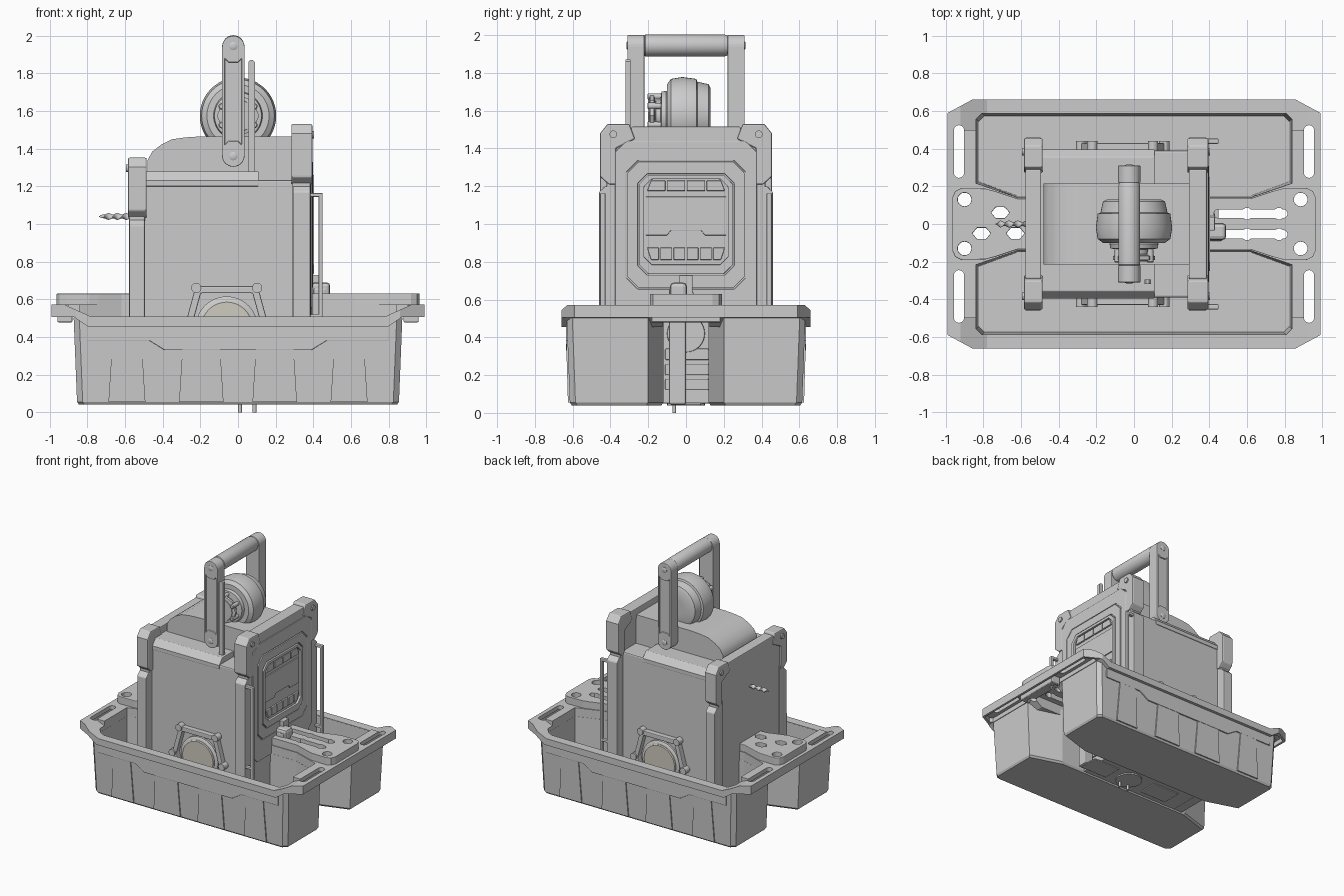
import bpy, bmesh
from math import sin, cos, pi, radians

if "Cube" in bpy.data.objects:
    bpy.data.objects.remove(bpy.data.objects["Cube"])

AX = {'x': lambda u, v, w: (w, u, v), 'y': lambda u, v, w: (u, w, v), 'z': lambda u, v, w: (u, v, w)}


def loft(name, loops, bevel=0, smooth=False):
    bm = bmesh.new()
    rings = [[bm.verts.new(p) for p in l] for l in loops]
    n = len(rings[0])
    for a, b in zip(rings, rings[1:]):
        for i in range(n):
            bm.faces.new((a[i], a[(i + 1) % n], b[(i + 1) % n], b[i]))
    bm.faces.new(rings[0])
    bm.faces.new(rings[-1])
    bmesh.ops.recalc_face_normals(bm, faces=bm.faces)
    me = bpy.data.meshes.new(name)
    bm.to_mesh(me)
    bm.free()
    o = bpy.data.objects.new(name, me)
    bpy.context.collection.objects.link(o)
    if bevel:
        add_bevel(o, bevel)
    if smooth:
        bpy.ops.object.select_all(action='DESELECT')
        o.select_set(True)
        bpy.context.view_layer.objects.active = o
        bpy.ops.object.shade_smooth_by_angle(angle=radians(35))
    return o


def add_bevel(o, w):
    m = o.modifiers.new('bevel', 'BEVEL')
    m.width, m.segments, m.limit_method, m.angle_limit = w, 2, 'ANGLE', radians(40)


def prism(name, pts, axis, a, b, bevel=0, smooth=False):
    return loft(name, [[AX[axis](u, v, w) for u, v in pts] for w in (a, b)], bevel, smooth)


def box(name, x0, x1, y0, y1, z0, z1, bevel=0.006):
    return prism(name, [(x0, y0), (x1, y0), (x1, y1), (x0, y1)], 'z', z0, z1, bevel)


def circle(u, v, r, n=32):
    return [(u + r * cos(2 * pi * i / n), v + r * sin(2 * pi * i / n)) for i in range(n)]


def stadium(u, v, length, r, n=10):
    h = length / 2 - r
    return [(u + r * cos(pi * i / n), v + h + r * sin(pi * i / n)) for i in range(n + 1)] + \
           [(u - r * cos(pi * i / n), v - h - r * sin(pi * i / n)) for i in range(n + 1)]


def octagon(h, z0, z1, c):
    return [(-h + c, z0), (h - c, z0), (h, z0 + c), (h, z1 - c), (h - c, z1), (c - h, z1), (-h, z1 - c), (-h, z0 + c)]


def cut(o, cutters, bevel=0):
    for c in cutters:
        c.hide_render = True
        m = o.modifiers.new('cut', 'BOOLEAN')
        m.operation, m.solver, m.object = 'DIFFERENCE', 'EXACT', c
    dg = bpy.context.evaluated_depsgraph_get()
    me = bpy.data.meshes.new_from_object(o.evaluated_get(dg))
    o.modifiers.clear()
    o.data = me
    for c in cutters:
        bpy.data.objects.remove(c)
    if bevel:
        add_bevel(o, bevel)


def lathe_y(name, cx, cz, prof, n=48):
    return loft(name, [[(u, y, v) for u, v in circle(cx, cz, r, n)] for y, r in prof], 0, True)


def flip(pts, s):
    return [(u * s, v) for u, v in pts]


# tray: two hollow tapered bins with ribbed outer walls
def bin_loop(x, yo, ye, xi, yi, s, z, c=0.03):
    pts = [(-x + c, yo), (x - c, yo), (x, yo - c), (x, ye), (xi, yi), (-xi, yi), (-x, ye), (-x, yo - c)]
    return [(a, b * s, z) for a, b in pts]


for s in (-1, 1):
    b = loft('tray_bin', [bin_loop(.845, .605, .21, .59, .13, s, .04), bin_loop(.855, .615, .2, .6, .12, s, .055),
                          bin_loop(.873, .632, .2, .6, .12, s, .503)])
    cut(b, [loft('cutter', [bin_loop(.825, .575, .225, .62, .15, s, .075), bin_loop(.84, .59, .215, .62, .14, s, .6)])])
    prism('wall_band', [(-.8, .5), (-.8, .38), (-.47, .38), (-.39, .33), (.39, .33), (.47, .38), (.8, .38), (.8, .5)],
          'y', s * .60, s * .636, .004)
    for x, h in ((-.59, 0), (-.195, .02), (.195, .02), (.59, 0)):
        loft('wall_rib', [[(x - w - h, s * .6, z), (x + w + h, s * .6, z), (x + w + h, y, z), (x - w - h, y, z)]
                          for w, z, y in ((.098, .055, s * .625), (.076, .4, s * .635))])


# shared cutters for the tool holes in the end decks
def holes():
    out = []
    for s in (-1, 1):
        for x in (-.9, .885):
            out.append(prism('cutter', circle(x, s * .13, .036), 'z', .3, .8))
        out.append(prism('cutter', [(v, u) for u, v in stadium(s * .055, .62, .39, .023)], 'z', .3, .8))
        for x in (.6, .77):
            out.append(prism('cutter', circle(x, s * .055, .031, 20), 'z', .3, .8))
    for x, y in ((-.71, .06), (-.63, -.05), (-.81, -.05)):
        out.append(prism('cutter', [(u, y + (v - y) * .7) for u, v in circle(x, y, .048, 6)], 'z', .3, .8))
    return out


# rim with sunken sides, carrying slots and undercut ends
rim = prism('tray_rim', [(-.86, -.66), (.86, -.66), (.99, -.59), (.99, .59), (.86, .66), (-.86, .66), (-.99, .59), (-.99, -.59)],
            'z', .455, .572)
cs = holes() + [box('cutter', -.87, .87, -.125, .125, .4, .535, 0)]
for s in (-1, 1):
    cs.append(prism('cutter', [(a, b) for a, b, _ in bin_loop(.838, .588, .216, .62, .141, s, 0)], 'z', .3, .8))
    cs.append(prism('cutter', [(-.94, .58), (-.78, .508), (.78, .508), (.94, .58), (.94, .7), (-.94, .7)], 'y', s * .5, s * .8))
    cs.append(prism('cutter', flip([(.79, .4), (.79, .45), (.87, .505), (1.1, .505), (1.1, .4)], s), 'y', -.8, .8))
    cs.append(prism('cutter', flip([(.876, -.6), (.9, -.615), (.972, -.58), (.972, .58), (.9, .615), (.876, .6)], s), 'z', .4, .54))
    for t in (-1, 1):
        cs.append(prism('cutter', stadium(s * .93, t * .385, .28, .027), 'z', .3, .8))
cut(rim, cs, .005)

# tool decks at both ends
for s in (-1, 1):
    half = [(.36, .135), (.62, .135), (.74, .175), (.79, .188), (.92, .19), (.95, .175), (.965, .14)]
    d = prism('tool_deck', flip(half + [(x, -y) for x, y in reversed(half)], s), 'z', .56, .63)
    cut(d, holes(), .008)
    d = box('deck_clamp', *sorted((s * .88, s * .96)), -.185, .185, .478, .565)
    cut(d, holes(), .004)

# main case
box('case_body', -.5, .31, -.39, .39, .05, 1.235, .01)
prism('case_ledge', [(-.395, 1.2), (.395, 1.2), (.395, 1.232), (.355, 1.28), (-.355, 1.28), (-.395, 1.232)], 'x', -.5, .11, .005)
dome = [(-.48, 1.2), (-.48, 1.34), (-.455, 1.385), (-.41, 1.42), (-.35, 1.45), (-.28, 1.46), (-.2, 1.465), (.3, 1.465), (.3, 1.2)]
prism('case_dome', dome, 'y', -.215, .215, 0, True)

# end frames with corner caps and posts
for name, x0, x1, top in (('left', -.585, -.485, 1.352), ('right', .283, .395, 1.53)):
    prism(name + '_end_plate', octagon(.4, .05, top - .05, .06), 'x', x0 + .012, x1 - .008, .005)
    box(name + '_top_beam', x0 + .008, x1 - .008, -.29, .29, top - .1, top - .015)
    for s in (-1, 1):
        cap = [(.27, top - .08), (.30, top), (.415, top), (.455, top - .05), (.455, top - .28), (.41, top - .32),
               (.37, top - .32), (.37, top - .13)]
        prism(name + '_corner_cap', flip(cap, s), 'x', x0, x1, .008)
        post = [(.36, .06), (.42, .06), (.42, top - .3), (.36, top - .28)]
        prism(name + '_post', flip(post, s), 'x', x0 + .006, x1 - .01, .006)
        strip = [(.40, .06), (.46, .06), (.46, top - .36), (.43, top - .33), (.40, top - .33)]
        prism(name + '_post_guard', flip(strip, s), 'x', x0 + .008, x1 - .01, .006)
        e, d = (x0, -.01) if name == 'left' else (x1, .01)
        prism('cap_bolt', circle(s * .385, top - .055, .02, 20), 'x', e - d, e + d)


# control panel on the right end
def frame(name, outer, inner, x1, bevel=.004):
    o = prism(name, outer, 'x', .37, x1)
    cut(o, [prism('cutter', inner, 'x', .3, .6)], bevel)


frame('panel_outer_frame', octagon(.375, .5, 1.44, .06), octagon(.315, .655, 1.335, .06), .395)
frame('panel_middle_frame', octagon(.31, .66, 1.33, .06), octagon(.255, .73, 1.265, .05), .398)
frame('panel_inner_frame', octagon(.25, .735, 1.26, .05), octagon(.222, .785, 1.237, .04), .404)
prism('panel_screen', [(-.215, .94), (-.1, .94), (-.08, .965), (.08, .965), (.1, .94), (.215, .94), (.215, 1.145), (-.215, 1.145)],
      'x', .37, .396, .004)
for row, n, z0, z1 in (('upper', 4, 1.175, 1.23), ('lower', 6, .81, .875)):
    w = .42 / n
    for i in range(n):
        y = -.21 + w * i
        a, b = (.025 if i == 0 else .004), (.025 if i == n - 1 else .004)
        za, zb = (z0, z1) if row == 'upper' else (z1, z0)
        prism(row + '_button', [(y + .004, za), (y + w - .004, za), (y + w - b, zb), (y + a, zb)], 'x', .37, .4, .004)

# upright guard rods beside the panel
for s in (-1, 1):
    y = s * .44
    box('guard_rod', .428, .45, y - .014, y + .014, .06, 1.165)
    box('guard_rod_top', .37, .45, y - .014, y + .014, 1.143, 1.165)
    box('guard_rod_foot', .37, .45, y - .014, y + .014, .5, .52)

# side badges
mat = bpy.data.materials.new('pale_disc')
mat.diffuse_color = (.62, .6, .53, 1)
mat.use_nodes = True
mat.node_tree.nodes["Principled BSDF"].inputs["Base Color"].default_value = mat.diffuse_color
hexa = [(-.165, .22), (.165, .22), (.225, 0), (.165, -.22), (-.165, -.22), (-.225, 0)]
for s in (-1, 1):
    o = prism('badge_frame', [(u - .06, v + .45) for u, v in hexa], 'y', s * .38, s * .43)
    cut(o, [prism('cutter', [(u * .83 - .06, v * .83 + .45) for u, v in hexa], 'y', s * .3, s * .5)], .006)
    for u, v in hexa:
        prism('badge_bolt', circle(u * .98 - .06, v * .98 + .445, .027, 20), 'y', s * .38, s * .442)
    lathe_y('badge_ring', -.06, .45, [(s * .38, .165), (s * .405, .165), (s * .415, .15)])
    lathe_y('badge_disc', -.06, .45, [(s * .38, .142), (s * .42, .142), (s * .425, .135)]).data.materials.append(mat)

# carrying handle
for s in (-1, 1):
    arm = prism('handle_arm', stadium(-.025, 1.652, .696, .06, 14), 'y', s * .22, s * .31)
    cut(arm, [prism('cutter', [(-.07, 1.42), (-.05, 1.44), (0, 1.44), (.02, 1.42), (.02, 1.88), (0, 1.86), (-.05, 1.86),
                               (-.07, 1.88)], 'y', s * .3, s * .4)], .004)
    for z in (1.36, 1.945):
        lathe_y('handle_bolt', -.025, z, [(s * .3, .022), (s * .312, .022), (s * .316, .015)], 20)
lathe_y('handle_grip', -.025, 1.945, [(-.225, .05), (-.215, .058), (.205, .058), (.225, .05)])

# tape reel on top
lathe_y('tape_reel', 0, 1.575, [(-.10, .13), (-.10, .165), (-.085, .185), (-.08, .193), (-.02, .203), (.055, .193), (.06, .178),
                                (.12, .165), (.13, .145), (.13, .06)])
lathe_y('reel_hub', 0, 1.575, [(-.2, .06), (-.2, .085), (-.17, .09), (-.16, .08), (-.09, .08)])
lathe_y('reel_collar', 0, 1.575, [(-.135, .09), (-.13, .125), (-.105, .13), (-.095, .12)])
lathe_y('reel_cap', 0, 1.575, [(-.195, .09), (-.19, .112), (-.17, .112), (-.165, .09)], 8)
for i in range(6):
    a = pi * i / 3 + pi / 2
    lathe_y('reel_knob', .1 * cos(a), 1.575 + .1 * sin(a), [(-.205, .012), (-.2, .017), (-.165, .017), (-.1, .014)], 16)

# flat file, drill bit and hook tool
prism('flat_file', [(.055, 1.2), (.09, 1.2), (.09, 1.86), (.08, 1.87), (.065, 1.87), (.055, 1.86)], 'y', -.32, -.295)
bit = []
for i in range(57):
    x, a = -.57 - .003 * i, i * .2
    r = .018 * min(1, (56.6 - i) / 9)
    bit.append([(x, r * cos(t) * cos(a) - .55 * r * sin(t) * sin(a), 1.04 + r * cos(t) * sin(a) + .55 * r * sin(t) * cos(a))
                for t in [2 * pi * k / 10 for k in range(10)]])
loft('drill_bit', bit, 0, True)
box('hook_tool_shaft', .40, .47, -.09, 0, .045, .66, .01)
box('hook_tool_head', .39, .49, -.085, .005, .6, .69, .02)
prism('hook_tool_tip', [(-.07, .6), (.06, .6), (.035, .64), (.035, .73), (-.035, .73), (-.035, .64)], 'x', .385, .43, .005)
prism('gauge_ring', circle(.0, .42, .1), 'x', .39, .405, .006)
for z in (.12, .2, .28):
    box('rear_step', .3, .4, -.11, .12, z, z + .06)

# fittings under the case
prism('under_disc', circle(.05, 0, .1), 'z', .04, .055)
for x in (-.25, .33):
    box('under_plate', x - .12, x + .12, -.08, .08, .041, .055)
for x in (.01, .088):
    prism('under_pin', circle(x, -.062, .01, 12), 'z', 0, .06)
